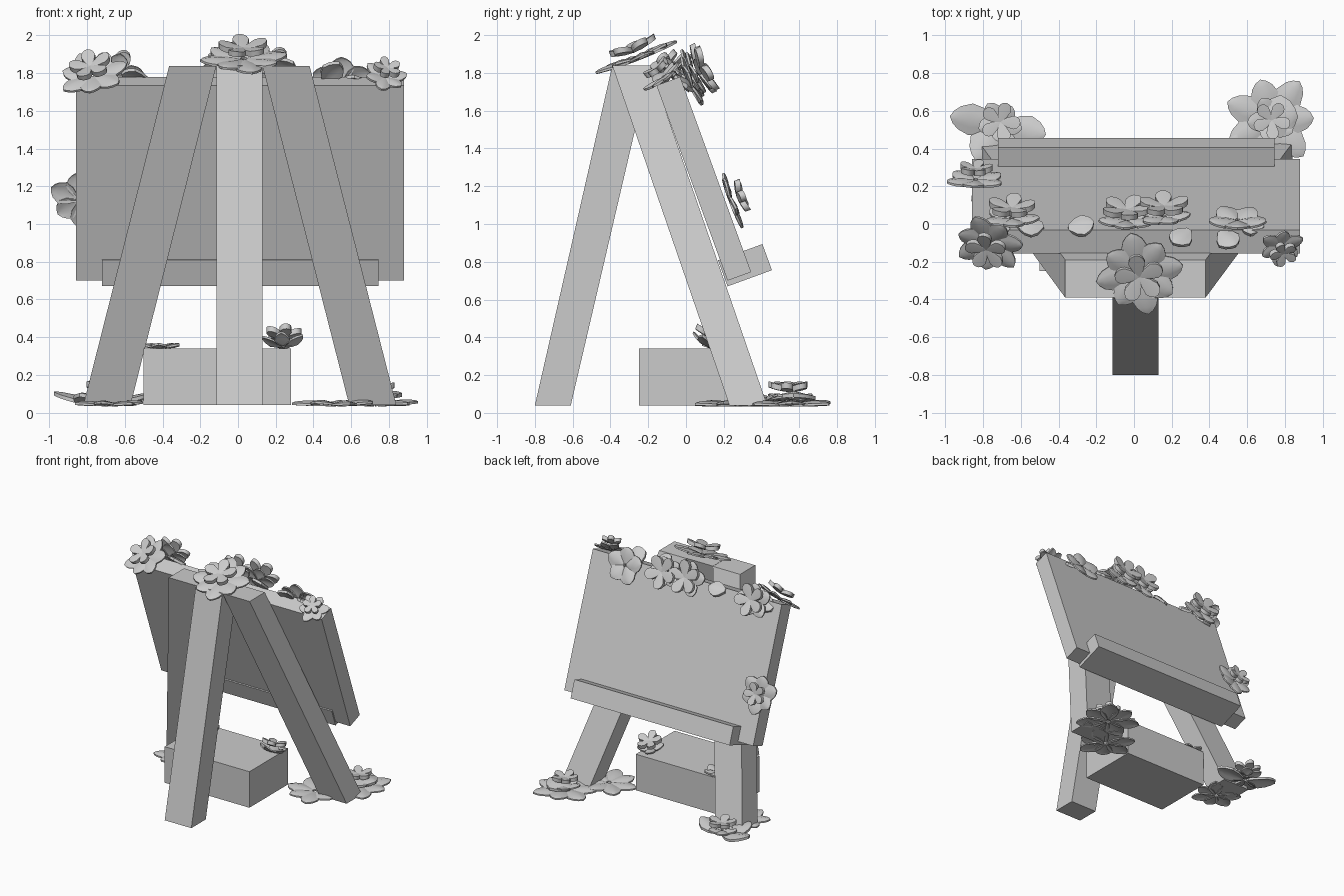
import bpy, bmesh, math
from mathutils import Vector, Matrix

if "Cube" in bpy.data.objects:
    bpy.data.objects.remove(bpy.data.objects["Cube"])

grey = bpy.data.materials.new("plain grey")
grey.diffuse_color = (0.6, 0.6, 0.6, 1)
grey.use_nodes = True
grey.node_tree.nodes["Principled BSDF"].inputs["Base Color"].default_value = grey.diffuse_color


def finish(name, bm, smooth=False):
    bmesh.ops.recalc_face_normals(bm, faces=bm.faces)
    me = bpy.data.meshes.new(name)
    bm.to_mesh(me)
    bm.free()
    me.materials.append(grey)
    ob = bpy.data.objects.new(name, me)
    bpy.context.collection.objects.link(ob)
    if smooth:
        bpy.ops.object.select_all(action='DESELECT')
        ob.select_set(True)
        bpy.context.view_layer.objects.active = ob
        bpy.ops.object.shade_smooth_by_angle(angle=math.radians(35))
    return ob


def slab(name, low, high):
    """Solid between two rectangles (x0, x1, y0, y1, z)."""
    bm = bmesh.new()
    rings = []
    for x0, x1, y0, y1, z in (low, high):
        rings.append([bm.verts.new(p) for p in
                      ((x0, y0, z), (x1, y0, z), (x1, y1, z), (x0, y1, z))])
    a, b = rings
    bm.faces.new(a)
    bm.faces.new(b)
    for i in range(4):
        j = (i + 1) % 4
        bm.faces.new((a[i], a[j], b[j], b[i]))
    return finish(name, bm)


def tilted_box(name, x0, x1, y, z, depth, height):
    """Box leaning back 20 degrees about its lower front edge."""
    bm = bmesh.new()
    bmesh.ops.create_cube(bm, size=1)
    m = (Matrix.Translation((0, y, z)) @ Matrix.Rotation(math.radians(20), 4, 'X')
         @ Matrix.Translation(((x0 + x1) / 2, depth / 2, height / 2))
         @ Matrix.Diagonal((x1 - x0, depth, height, 1)))
    bm.transform(m)
    return finish(name, bm)


def petal(bm, m, length, width, lift, thick):
    """Leaf-shaped petal along local x, curling up, closed below."""
    rows = ((0.08, 0.25), (0.35, 0.8), (0.6, 1.0), (0.82, 0.72), (0.93, 0.4))
    def sheet(drop):
        out = []
        for t, w in rows:
            z = lift * t * t * length - drop
            out.append([bm.verts.new(m @ Vector((t * length, s * w * width / 2,
                        z + 0.12 * width * (1 - abs(s)) * w))) for s in (-1, -0.5, 0, 0.5, 1)])
        tip = bm.verts.new(m @ Vector((length, 0, lift * length - drop)))
        for a, b in zip(out, out[1:]):
            for i in range(4):
                bm.faces.new((a[i], a[i + 1], b[i + 1], b[i]))
        for i in range(4):
            bm.faces.new((out[-1][i], out[-1][i + 1], tip))
        rim = [r[0] for r in out] + [tip] + [r[4] for r in reversed(out)] + out[0][3:0:-1]
        return rim
    a, b = sheet(0), sheet(thick)
    for i in range(len(a)):
        j = (i + 1) % len(a)
        bm.faces.new((a[i], a[j], b[j], b[i]))


def lobes(bm, m, r, n, thick):
    """Thick rosette with n rounded lobes and a raised rim."""
    steps = n * 8
    rings = []
    for z in (0, thick):
        ring = []
        for i in range(steps):
            a = math.tau * i / steps
            rr = r * (0.38 + 0.62 * abs(math.cos(n * a / 2)) ** 0.6)
            ring.append(bm.verts.new(m @ Vector((rr * math.cos(a), rr * math.sin(a),
                                                 z + 0.2 * rr * rr / r))))
        rings.append(ring)
    for ring, z in zip(rings, (0, thick)):
        c = bm.verts.new(m @ Vector((0, 0, z)))
        for i in range(steps):
            bm.faces.new((ring[i], ring[(i + 1) % steps], c))
    for i in range(steps):
        j = (i + 1) % steps
        bm.faces.new((rings[0][i], rings[0][j], rings[1][j], rings[1][i]))


def flower(name, loc, normal, r, n=7, inner=0.5, spin=0.0, lift=0.1, wide=0.62, shift=(0, 0)):
    """Ring of petals with a rosette in the middle."""
    base = (Matrix.Translation(loc) @ Vector(normal).to_track_quat('Z', 'Y').to_matrix().to_4x4())
    bm = bmesh.new()
    for i in range(n):
        m = base @ Matrix.Rotation(spin + math.tau * i / n, 4, 'Z')
        petal(bm, m, r * (1 - 0.12 * (i % 2)), r * wide, lift + 0.04 * (i % 2), 0.012)
    if inner:
        m = base @ Matrix.Translation((shift[0], shift[1], 0.035)) @ Matrix.Rotation(spin + 0.3, 4, 'Z')
        lobes(bm, m, r * inner, 5, 0.03)
    return finish(name, bm, True)


def leaf(name, loc, normal, angle, length, width, lift=0.15):
    base = (Matrix.Translation(loc) @ Vector(normal).to_track_quat('Z', 'Y').to_matrix().to_4x4())
    bm = bmesh.new()
    petal(bm, base @ Matrix.Rotation(angle, 4, 'Z'), length, width, lift, 0.02)
    return finish(name, bm, True)


# Easel legs: one prop and a mirrored pair
slab("prop_leg", (-0.115, 0.13, -0.80, -0.61, 0.04), (-0.115, 0.13, -0.39, -0.19, 1.84))
slab("left_leg", (-0.82, -0.57, 0.23, 0.43, 0.04), (-0.365, -0.115, -0.39, -0.19, 1.838))
slab("right_leg", (0.59, 0.84, 0.23, 0.43, 0.04), (0.13, 0.38, -0.39, -0.19, 1.838))

# Board, its ledge and the step block
tilted_box("board", -0.86, 0.88, 0.22, 0.70, 0.133, 1.10)
tilted_box("ledge", -0.72, 0.745, 0.22, 0.67, 0.25, 0.147)
slab("step_block", (-0.5, 0.28, -0.25, 0.26, 0.04), (-0.5, 0.28, -0.25, 0.26, 0.34))

# Crown flower
flower("crown_flower", (0.03, -0.26, 1.875), (0, -0.36, 0.93), 0.235, 8, 0.57, 0.2, 0.06)

# Flowers along the top of the board
back = (0, 0.9, 0.42)
flower("left_corner_flower", (-0.77, -0.10, 1.79), (-0.2, -0.6, 0.75), 0.19, 7, 0.6, 0.4)
flower("right_corner_flower", (0.78, -0.12, 1.78), (0.2, -0.6, 0.75), 0.125, 6, 0.6, 0.1)
flower("left_back_flower", (-0.65, 0.03, 1.78), back, 0.15, 5, 0.85, 0.5, 0.1, 0.75)
flower("inner_left_flower", (-0.04, 0.02, 1.80), back, 0.15, 5, 0.9, 0.2, 0.1, 0.75)
flower("inner_right_flower", (0.16, 0.04, 1.80), back, 0.14, 5, 0.95, 0.7, 0.1, 0.75)
flower("right_back_flower", (0.55, 0.02, 1.75), back, 0.16, 5, 0, 0.3, 0.12, 0.85)
for i, (x, y, z, a) in enumerate(((-0.47, 0.0, 1.77, 0.2), (-0.36, -0.02, 1.77, 3.3), (0.30, -0.02, 1.79, 0.9),
                                  (0.45, -0.03, 1.77, 2.2), (0.70, 0.0, 1.74, 0.1), (-0.80, 0.0, 1.73, 2.8))):
    leaf("top_petal_%d" % i, (x, y, z), (0, 0.6, 0.8), a, 0.15, 0.13)

# Flower on the board edge
flower("board_edge_flower", (-0.84, 0.235, 1.13), (0, 0.94, 0.34), 0.165, 6, 0.55, 0.4, 0.08, 0.75)

# Flowers at the right foot
flower("right_foot_flower", (0.73, 0.55, 0.045), (0, 0, 1), 0.255, 7, 0, 0.5, 0.03, 0.6)
flower("right_foot_bloom", (0.73, 0.55, 0.075), (0, 0, 1), 0.13, 5, 0.78, 0.1, 0.2, 0.8)
leaf("right_foot_petal", (0.64, 0.57, 0.08), (0, 0, 1), math.pi, 0.23, 0.23, 0.1)
flower("right_ground_flower", (0.52, 0.27, 0.045), (0, 0, 1), 0.235, 7, 0, 0.1, 0.03, 0.6)

# Flowers at the left foot
flower("left_foot_bloom", (-0.71, 0.54, 0.08), (0, 0, 1), 0.12, 5, 0.9, 0.3, 0.15, 0.8)
for i, (a, s, w) in enumerate(((0.95, 0.24, 0.2), (-0.15, 0.28, 0.17), (2.9, 0.24, 0.16), (1.7, 0.15, 0.12))):
    leaf("left_foot_petal_%d" % i, (-0.70, 0.53, 0.055), (0, 0, 1), a, s, w, 0.2)
flower("left_ground_flower", (-0.68, 0.2, 0.045), (0, 0, 1), 0.2, 7, 0, 0.4, 0.04, 0.6)

# Flowers on the step block
flower("step_flower", (0.24, 0.12, 0.36), (0, 0.35, 0.94), 0.115, 5, 0.85, 0.2, 0.35, 0.7)
flower("step_left_flower", (-0.41, 0.18, 0.35), (0, 0, 1), 0.11, 5, 0, 0.2, 0.15, 0.75)
